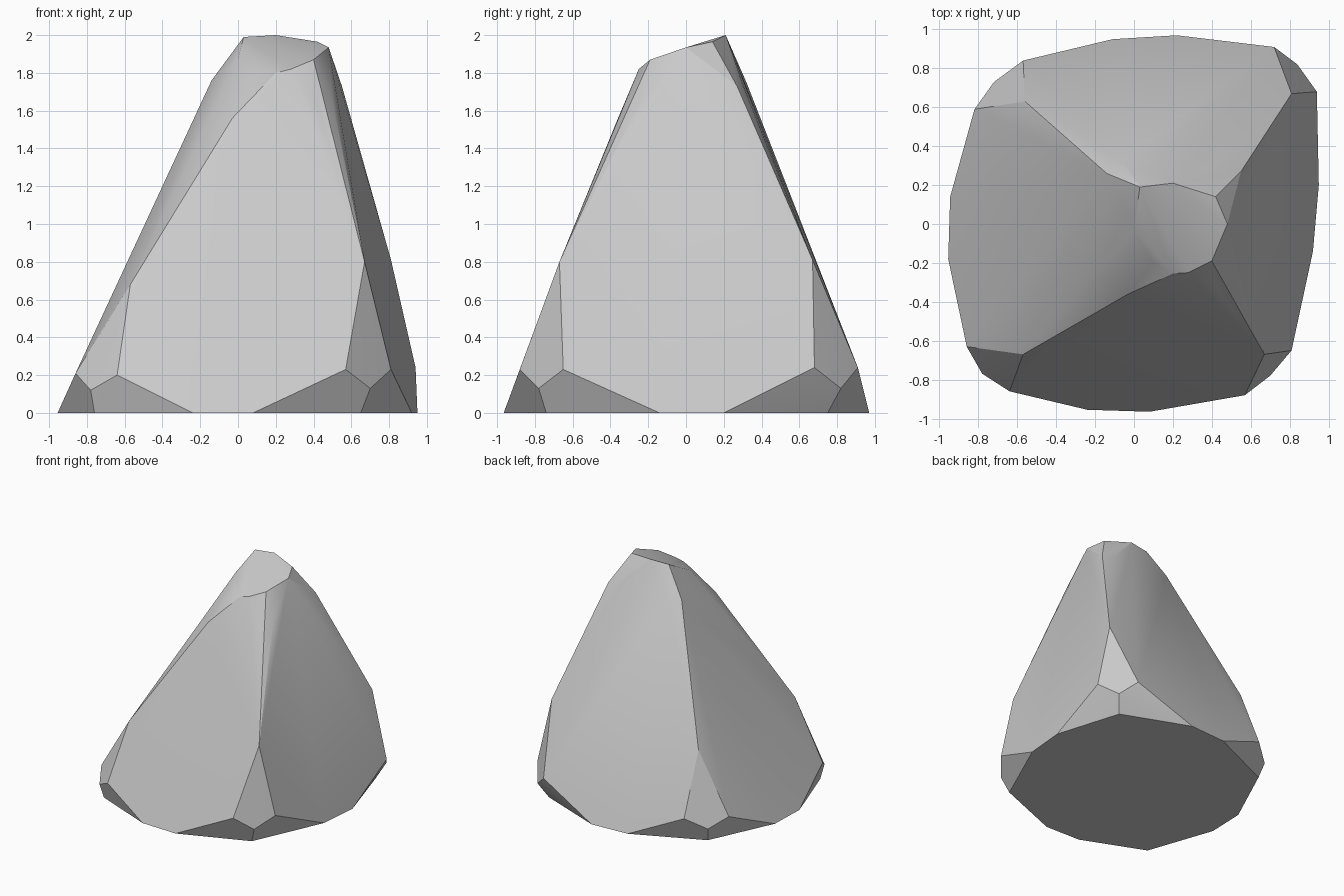
import bpy, bmesh, math

# base rim: long edges on the ground plus the tucked-in corners
base = [(-0.24, -0.955), (0.08, -0.965), (0.65, -0.74), (0.92, -0.14), (0.95, 0.20),
        (0.78, 0.75), (0.22, 0.97), (-0.11, 0.95), (-0.69, 0.69), (-0.945, 0.14),
        (-0.955, -0.18), (-0.76, -0.74)]
points = [(x, y, 0) for x, y in base]

# chipped corners: two shoulders, the low nose, and the start of the ridge above
points += [(-0.64, -0.86, 0.20), (-0.78, -0.77, 0.12), (-0.86, -0.63, 0.21), (-0.57, -0.67, 0.68),
           (0.57, -0.88, 0.23), (0.70, -0.78, 0.13), (0.81, -0.65, 0.23), (0.67, -0.67, 0.80),
           (0.94, 0.68, 0.24), (0.84, 0.82, 0.13), (0.72, 0.91, 0.24), (0.81, 0.67, 0.81),
           (-0.57, 0.84, 0.21), (-0.72, 0.73, 0.12), (-0.82, 0.59, 0.20), (-0.56, 0.63, 0.72)]

# bevelled ridges near the top
points += [(-0.10, -0.29, 1.54), (-0.03, -0.36, 1.56), (0.42, -0.32, 1.62), (0.50, -0.24, 1.65),
           (0.55, 0.27, 1.73), (0.46, 0.30, 1.74), (-0.14, 0.26, 1.76), (-0.06, 0.32, 1.75)]

# slanted top facet
points += [(0.03, 0.19, 1.99), (0.20, 0.21, 2.0), (0.42, 0.14, 1.965), (0.48, 0.0, 1.935),
           (0.40, -0.19, 1.87), (0.28, -0.25, 1.82), (0.20, -0.255, 1.80), (0.10, -0.20, 1.80),
           (0.0, -0.03, 1.87)]

# wrap the points into one convex stone
bm = bmesh.new()
for p in points:
    bm.verts.new(p)
hull = bmesh.ops.convex_hull(bm, input=bm.verts)
loose = [v for v in bm.verts if not v.link_faces]
bmesh.ops.delete(bm, geom=loose, context='VERTS')
bmesh.ops.dissolve_limit(bm, angle_limit=math.radians(1.5), verts=bm.verts, edges=bm.edges)
bmesh.ops.recalc_face_normals(bm, faces=bm.faces)
mesh = bpy.data.meshes.new("stone")
bm.to_mesh(mesh)
bm.free()
stone = bpy.data.objects.new("stone", mesh)
bpy.context.collection.objects.link(stone)

# soft shading across shallow facets, crisp at the main edges
bpy.context.view_layer.objects.active = stone
stone.select_set(True)
bpy.ops.object.shade_smooth_by_angle(angle=math.radians(20))
